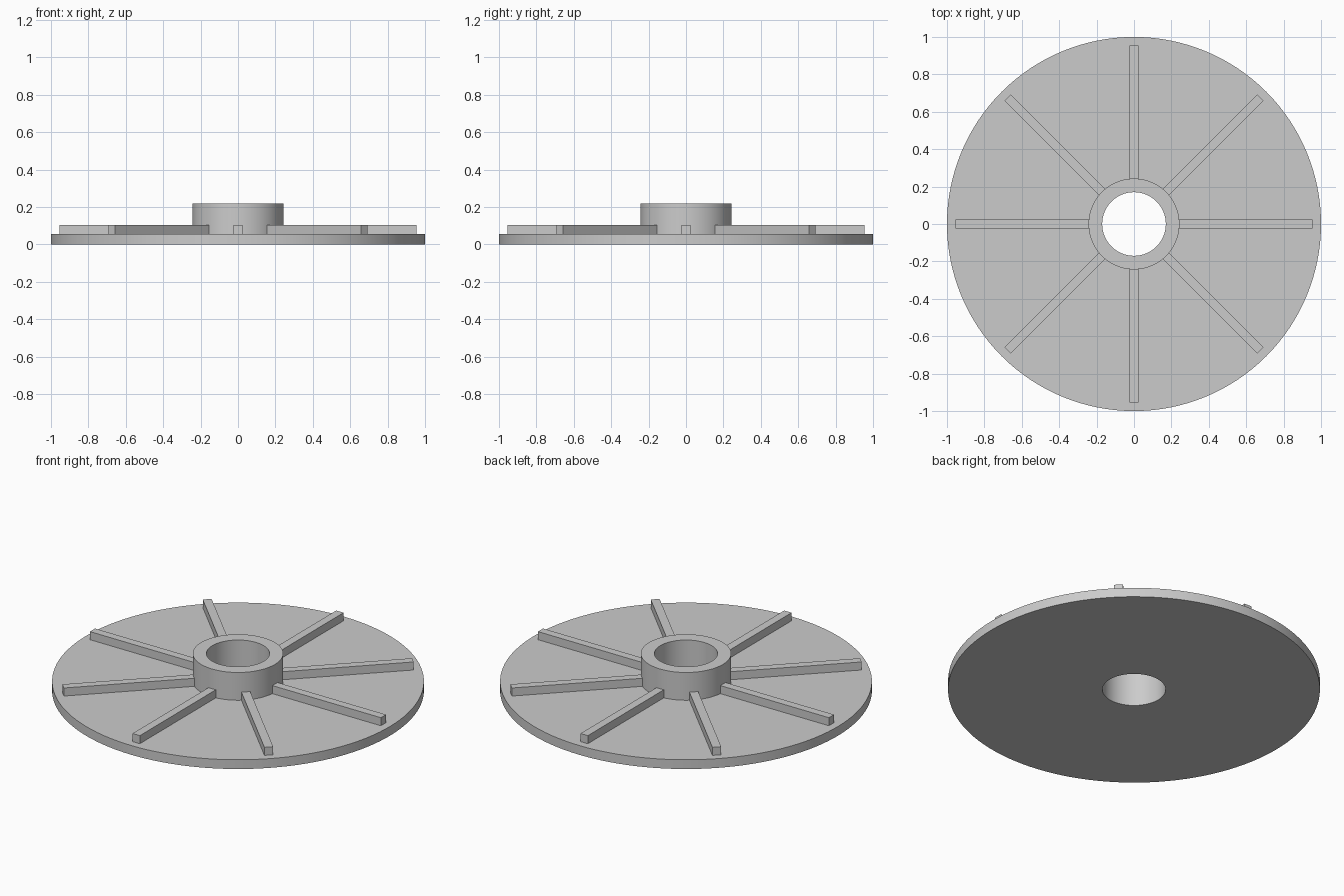
import bpy, bmesh
from math import cos, sin, pi, radians
from mathutils import Matrix

SEGMENTS = 128
BORE, HUB, RIM = 0.17, 0.243, 1.0
DISC_TOP, RIB_TOP, HUB_TOP = 0.055, 0.103, 0.22
RIB_END, RIB_WIDTH, RIB_COUNT = 0.955, 0.048, 8

cube = bpy.data.objects.get("Cube")
if cube:
    bpy.data.objects.remove(cube, do_unlink=True)

grey = bpy.data.materials.new("plain_grey")
grey.use_nodes = True
colour = (0.6, 0.6, 0.6, 1)
grey.diffuse_color = colour
grey.node_tree.nodes["Principled BSDF"].inputs["Base Color"].default_value = colour


def add_object(name, bm):
    bmesh.ops.recalc_face_normals(bm, faces=bm.faces)
    mesh = bpy.data.meshes.new(name)
    bm.to_mesh(mesh)
    bm.free()
    mesh.materials.append(grey)
    obj = bpy.data.objects.new(name, mesh)
    bpy.context.collection.objects.link(obj)
    return obj


def lathe(name, profile):
    """Revolve a closed (radius, height) profile around the z axis."""
    bm = bmesh.new()
    rings = []
    for i in range(SEGMENTS):
        a = 2 * pi * i / SEGMENTS
        rings.append([bm.verts.new((r * cos(a), r * sin(a), z)) for r, z in profile])
    n = len(profile)
    for i, ring in enumerate(rings):
        after = rings[(i + 1) % SEGMENTS]
        for j in range(n):
            k = (j + 1) % n
            bm.faces.new((ring[j], after[j], after[k], ring[k]))
    obj = add_object(name, bm)
    bpy.ops.object.select_all(action="DESELECT")
    obj.select_set(True)
    bpy.context.view_layer.objects.active = obj
    bpy.ops.object.shade_smooth_by_angle(angle=radians(30))


# Flat disc with raised hub and through bore
lathe("disc_with_hub", [(BORE, 0), (RIM, 0), (RIM, DISC_TOP),
                        (HUB, DISC_TOP), (HUB, HUB_TOP), (BORE, HUB_TOP)])

# Radial ribs, rooted slightly inside the hub and disc
rib_start, rib_base = HUB - 0.01, DISC_TOP - 0.005
size = (RIB_END - rib_start, RIB_WIDTH, RIB_TOP - rib_base)
centre = ((RIB_END + rib_start) / 2, 0, (RIB_TOP + rib_base) / 2)
for i in range(RIB_COUNT):
    bm = bmesh.new()
    placement = (Matrix.Rotation(2 * pi * i / RIB_COUNT, 4, "Z")
                 @ Matrix.Translation(centre) @ Matrix.Diagonal((*size, 1)))
    bmesh.ops.create_cube(bm, size=1, matrix=placement)
    add_object(f"rib_{i + 1}", bm)
